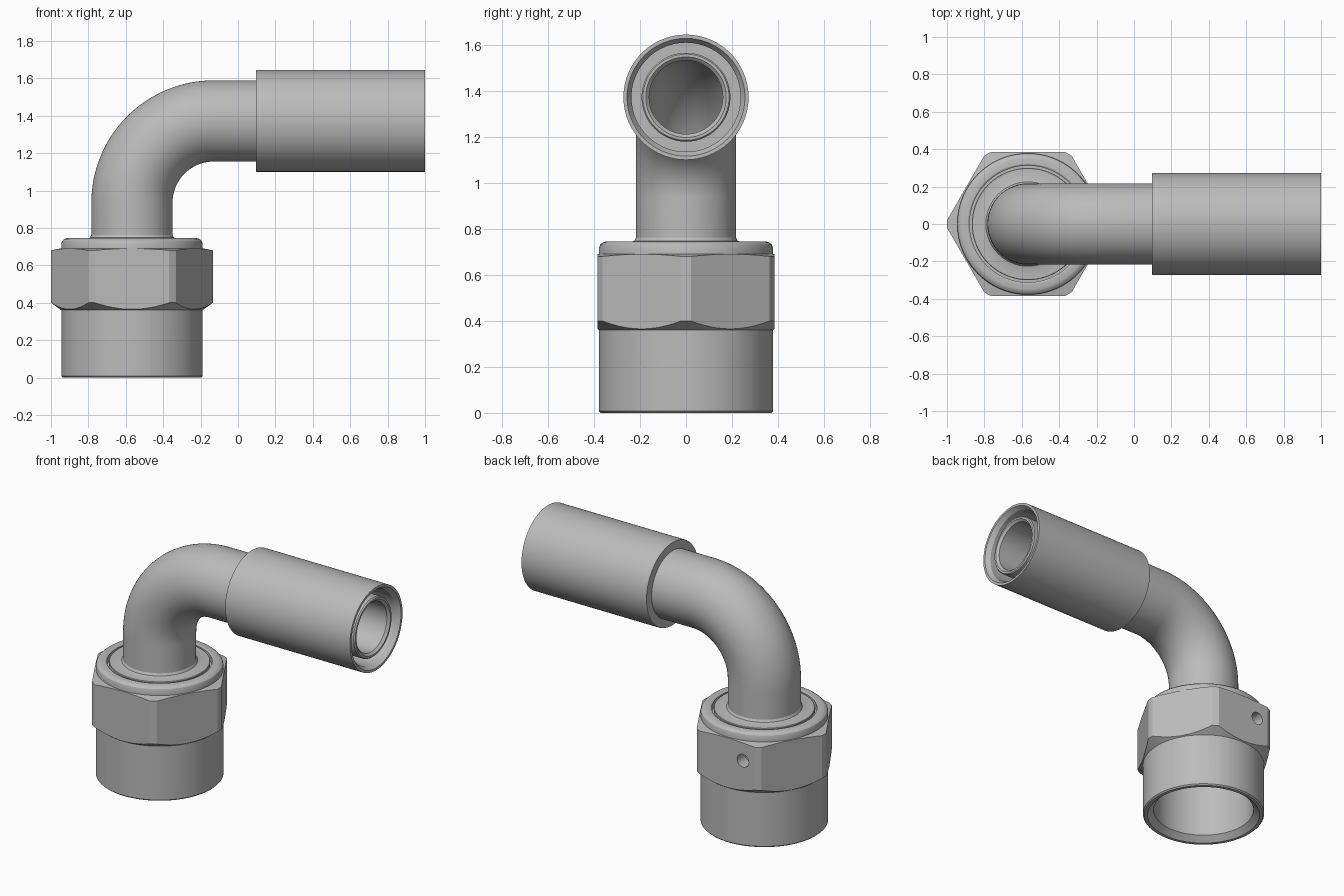
import bpy, bmesh
from math import sin, cos, pi, radians

cube = bpy.data.objects.get("Cube")
if cube:
    bpy.data.objects.remove(cube)

NUT_X, PIPE_Z, BEND = -0.567, 1.372, 0.437
BEND_X, BEND_Z = NUT_X + BEND, PIPE_Z - BEND
BORE = 0.16

steel = bpy.data.materials.new("grey_steel")
steel.use_nodes = True
steel.diffuse_color = (0.5, 0.5, 0.5, 1)
steel.node_tree.nodes["Principled BSDF"].inputs["Base Color"].default_value = (0.5, 0.5, 0.5, 1)


def loft(name, rings, sides=96):
    """Closed tube of rings; each ring is (x, z, tilt of its axis, radius)."""
    bm = bmesh.new()
    loops = []
    for x, z, tilt, r in rings:
        loops.append([bm.verts.new((x + r * cos(a) * cos(tilt), r * sin(a),
                                    z - r * cos(a) * sin(tilt)))
                      for a in (2 * pi * i / sides for i in range(sides))])
    for k, low in enumerate(loops):
        high = loops[(k + 1) % len(loops)]
        for i in range(sides):
            j = (i + 1) % sides
            bm.faces.new((low[i], low[j], high[j], high[i]))
    bmesh.ops.recalc_face_normals(bm, faces=bm.faces)
    mesh = bpy.data.meshes.new(name)
    bm.to_mesh(mesh)
    bm.free()
    mesh.materials.append(steel)
    obj = bpy.data.objects.new(name, mesh)
    bpy.context.collection.objects.link(obj)
    return obj


def upright(profile):
    return [(NUT_X, z, 0, r) for z, r in profile]


def sideways(profile):
    return [(x, PIPE_Z, pi / 2, r) for x, r in profile]


def select(obj):
    bpy.ops.object.select_all(action='DESELECT')
    obj.select_set(True)
    bpy.context.view_layer.objects.active = obj


def boolean(obj, other, operation):
    select(obj)
    mod = obj.modifiers.new("cut", 'BOOLEAN')
    mod.operation, mod.object, mod.solver = operation, other, 'EXACT'
    bpy.ops.object.modifier_apply(modifier=mod.name)
    bpy.data.objects.remove(other)


# Nut sleeve with rounded top lip and chamfered mouth
nut = loft("hex_nut", upright([
    (0, 0.37), (0.008, 0.378), (0.715, 0.378), (0.731, 0.373), (0.741, 0.362),
    (0.745, 0.348), (0.745, 0.32), (0.74, 0.312), (0.035, 0.312), (0, 0.35)]))

# Hexagonal grip with chamfered corners
grip = loft("hex_grip", upright([(0.3, 0.4445), (0.75, 0.4445), (0.75, 0.34), (0.3, 0.34)]), 6)
chamfer = loft("chamfer_shape", upright([
    (0.34, 0.35), (0.4, 0.433), (0.68, 0.433), (0.697, 0.35), (0.69, 0.33), (0.35, 0.33)]))
boolean(grip, chamfer, 'INTERSECT')
boolean(nut, grip, 'UNION')

# Small wire hole in the back flat
bpy.ops.mesh.primitive_cylinder_add(vertices=32, radius=0.042, depth=0.16,
                                    location=(NUT_X - 0.115, 0.38, 0.57),
                                    rotation=(pi / 2, 0, 0))
drill = bpy.context.object
drill.data.materials.append(steel)
boolean(nut, drill, 'DIFFERENCE')

# Bent tube: flange, elbow and hose nipple, with a bore all the way through
elbow = [(BEND_X - BEND * cos(t), BEND_Z + BEND * sin(t), t)
         for t in (radians(90 * i / 32) for i in range(33))]
tube = loft("bent_tube",
            upright([(0.5, 0.313), (0.7, 0.313), (0.7, 0.3), (0.74, 0.3), (0.743, 0.297),
                     (0.743, 0.237), (0.748, 0.225), (0.762, 0.217)])
            + [(x, z, t, 0.217) for x, z, t in elbow]
            + sideways([(0.14, 0.217), (0.14, 0.193), (0.972, 0.193), (0.98, 0.187),
                        (0.98, 0.175), (0.965, BORE)])
            + [(x, z, t, BORE) for x, z, t in reversed(elbow)]
            + upright([(0.5, BORE)]))

# Crimp collar with an open slot around the nipple
collar = loft("crimp_collar", sideways([
    (0.097, 0.27), (0.1, 0.272), (1, 0.272), (1, 0.256), (0.97, 0.237),
    (0.5, 0.237), (0.5, 0.18), (0.15, 0.18), (0.15, 0.21), (0.097, 0.21)]))

for part in (nut, tube, collar):
    select(part)
    bpy.ops.object.shade_smooth_by_angle(angle=radians(28))
